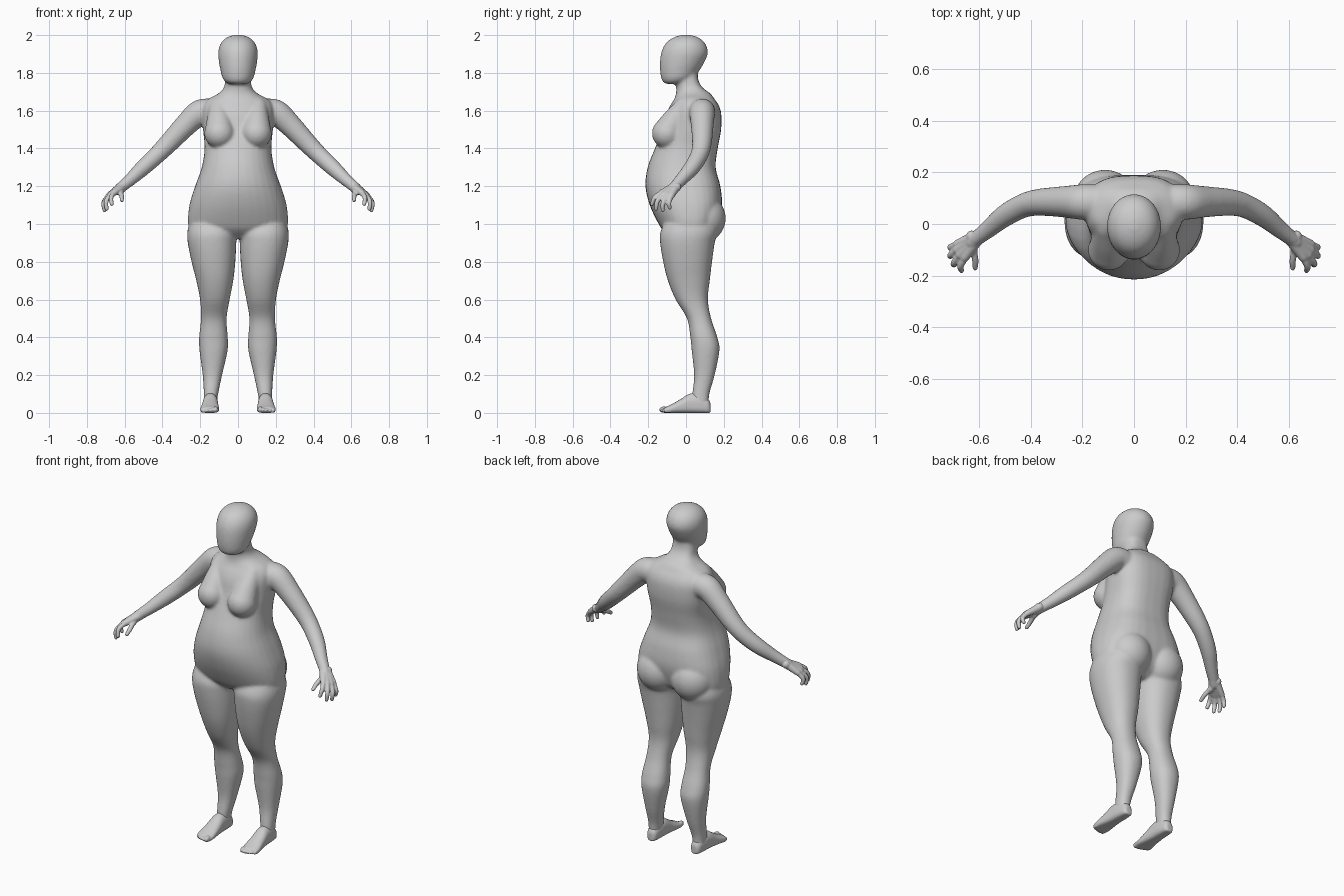
import bpy, bmesh, math
from mathutils import Vector, Matrix

SEG = 32


def catmull(rows, sub=5):
    """Smoothly resample a list of equal-length number tuples."""
    out = []
    for i in range(len(rows) - 1):
        p0, p1 = rows[max(i - 1, 0)], rows[i]
        p2, p3 = rows[i + 1], rows[min(i + 2, len(rows) - 1)]
        for k in range(sub):
            t = k / sub
            out.append([0.5 * (2 * b + (c - a) * t + (2 * a - 5 * b + 4 * c - d) * t * t
                               + (3 * b - a - 3 * c + d) * t ** 3)
                        for a, b, c, d in zip(p0, p1, p2, p3)])
    out.append(list(rows[-1]))
    return out


def spow(v, e):
    return math.copysign(abs(v) ** e, v)


def ring(c, u, v, e_pos=1.0, e_neg=1.0):
    pts = []
    for i in range(SEG):
        a = 2 * math.pi * i / SEG
        e = e_pos if math.sin(a) > 0 else e_neg
        pts.append(c + u * spow(math.cos(a), e) + v * spow(math.sin(a), e))
    return pts


def loft(bm, rings):
    loops = [[bm.verts.new(p) for p in r] for r in rings]
    faces = [bm.faces.new(loops[0][::-1]), bm.faces.new(loops[-1])]
    for a, b in zip(loops, loops[1:]):
        for i in range(SEG):
            j = (i + 1) % SEG
            faces.append(bm.faces.new((a[i], a[j], b[j], b[i])))
    bmesh.ops.recalc_face_normals(bm, faces=faces)


def stack(bm, rows, s=1, e_back=1.0, e_front=1.0):
    """Sections along z: (z, x0, x1, y front, y back)."""
    loft(bm, [ring(Vector((s * (x0 + x1) / 2, (f + b) / 2, z)),
                   Vector(((x1 - x0) / 2, 0, 0)), Vector((0, (b - f) / 2, 0)), e_back, e_front)
              for z, x0, x1, f, b in catmull(rows)])


def ball(bm, c, r, s=1):
    r = (r, r, r) if isinstance(r, float) else r
    m = Matrix.Translation((s * c[0], c[1], c[2])) @ Matrix.Diagonal((*r, 1))
    bmesh.ops.create_icosphere(bm, subdivisions=4, radius=1, matrix=m)


def tube(bm, rows, s=1):
    """Round limb through (x, y, z, radius) points with rounded ends."""
    pts = catmull(rows)
    cs = [Vector((s * p[0], p[1], p[2])) for p in pts]
    rings = []
    for i, p in enumerate(pts):
        t = (cs[min(i + 1, len(cs) - 1)] - cs[max(i - 1, 0)]).normalized()
        u = t.cross(Vector((0.3 * s, 1, 0.2))).normalized()
        rings.append(ring(cs[i], u * p[3], t.cross(u) * p[3]))
    loft(bm, rings)
    for p in (rows[0], rows[-1]):
        ball(bm, p[:3], p[3] * 0.99, s)


def finish(bm, name, voxel, iterations):
    me = bpy.data.meshes.new(name)
    bm.to_mesh(me)
    bm.free()
    ob = bpy.data.objects.new(name, me)
    bpy.context.collection.objects.link(ob)
    rm = ob.modifiers.new("fuse", 'REMESH')
    rm.mode = 'VOXEL'
    rm.voxel_size = voxel
    rm.use_smooth_shade = True
    sm = ob.modifiers.new("soften", 'SMOOTH')
    sm.factor = 0.5
    sm.iterations = iterations


def sym(rows):
    return [(z, -h, h, f, b) for z, h, f, b in rows]


body = bmesh.new()

# torso and neck: z, half width, front, back
stack(body, sym([
    (0.925, 0.15, -0.07, 0.09), (0.96, 0.235, -0.115, 0.14), (1.0, 0.264, -0.145, 0.165),
    (1.1, 0.257, -0.192, 0.19), (1.2, 0.227, -0.215, 0.182), (1.3, 0.192, -0.203, 0.157),
    (1.4, 0.177, -0.165, 0.168), (1.5, 0.185, -0.125, 0.186), (1.58, 0.19, -0.105, 0.187),
    (1.625, 0.185, -0.085, 0.175), (1.66, 0.16, -0.063, 0.152), (1.69, 0.105, -0.053, 0.13),
    (1.72, 0.076, -0.052, 0.09), (1.76, 0.068, -0.055, 0.066), (1.82, 0.06, -0.05, 0.06)]),
    e_back=0.72, e_front=0.95)

# head
stack(body, sym([
    (1.742, 0.045, -0.105, -0.03), (1.752, 0.066, -0.122, 0.01), (1.775, 0.083, -0.132, 0.045),
    (1.81, 0.092, -0.137, 0.07), (1.85, 0.1, -0.138, 0.094), (1.9, 0.105, -0.133, 0.115),
    (1.94, 0.099, -0.118, 0.11), (1.97, 0.081, -0.094, 0.09), (1.99, 0.054, -0.06, 0.06),
    (2.002, 0.016, -0.02, 0.02)]))

for s in (1, -1):
    # breast
    tube(body, [(0.105, -0.01, 1.62, 0.05), (0.1, -0.06, 1.55, 0.066),
                (0.098, -0.1, 1.48, 0.081)], s)
    # buttock
    ball(body, (0.112, 0.095, 1.03), (0.122, 0.115, 0.125), s)
    # leg: z, inner, outer, front, back
    stack(body, [
        (1.03, 0.04, 0.25, -0.1, 0.14), (0.96, 0.008, 0.268, -0.135, 0.165),
        (0.9, 0.009, 0.266, -0.137, 0.152), (0.8, 0.014, 0.246, -0.121, 0.138),
        (0.7, 0.025, 0.221, -0.096, 0.126), (0.6, 0.044, 0.201, -0.055, 0.116),
        (0.5, 0.06, 0.196, 0.005, 0.133), (0.4, 0.054, 0.206, 0.023, 0.166),
        (0.33, 0.055, 0.204, 0.03, 0.177), (0.2, 0.084, 0.187, 0.043, 0.152),
        (0.1, 0.105, 0.181, 0.033, 0.124), (0.03, 0.115, 0.18, 0.03, 0.12)],
        s, 0.9, 0.9)
    # shoulder and arm
    tube(body, [(0.165, 0.085, 1.595, 0.07), (0.21, 0.085, 1.585, 0.068),
                (0.28, 0.086, 1.52, 0.06), (0.37, 0.084, 1.425, 0.052),
                (0.43, 0.07, 1.365, 0.047), (0.5, 0.032, 1.3, 0.043),
                (0.57, -0.025, 1.235, 0.034), (0.618, -0.062, 1.195, 0.029)], s)
finish(body, "body", 0.008, 10)

# digits: knuckle, middle joint, tip
FINGERS = [
    ((0.655, -0.13, 1.165), (0.672, -0.165, 1.14), (0.668, -0.18, 1.105)),
    ((0.675, -0.12, 1.155), (0.698, -0.152, 1.12), (0.695, -0.158, 1.08)),
    ((0.685, -0.1, 1.15), (0.711, -0.122, 1.11), (0.706, -0.123, 1.072)),
    ((0.685, -0.078, 1.148), (0.711, -0.09, 1.115), (0.706, -0.086, 1.086)),
    ((0.622, -0.1, 1.165), (0.615, -0.14, 1.145), (0.615, -0.17, 1.125))]

# foot: y, inner x, outer x, height
FOOT = [(0.13, 0.128, 0.16, 0.05), (0.115, 0.115, 0.174, 0.075), (0.07, 0.108, 0.182, 0.1),
        (0.02, 0.106, 0.186, 0.102), (-0.03, 0.103, 0.192, 0.072),
        (-0.08, 0.099, 0.199, 0.044), (-0.112, 0.102, 0.196, 0.03)]

for s, side in ((1, "left"), (-1, "right")):
    # hand: palm fan from wrist to each knuckle, then fingers
    hand = bmesh.new()
    for i, (k, m, t) in enumerate(FINGERS):
        tube(hand, [(*k, 0.0135), (*m, 0.0125), (*t, 0.0105)], s)
        w = (0.612 + 0.004 * i, -0.068 + 0.005 * i, 1.195)
        tube(hand, [(*w, 0.023), (*k, 0.0165)], s)
    tube(hand, [(0.595, -0.045, 1.213, 0.029), (0.625, -0.07, 1.187, 0.028)], s)
    finish(hand, side + "_hand", 0.0045, 4)

    # foot with toes
    foot = bmesh.new()
    loft(foot, [ring(Vector((s * (a + b) / 2, y, h / 2)), Vector(((b - a) / 2, 0, 0)),
                     Vector((0, 0, h / 2)), 0.95, 0.6) for y, a, b, h in catmull(FOOT)])
    for i in range(5):
        r = 0.0165 - 0.0014 * i if i else 0.019
        ball(foot, (0.118 + 0.0175 * i, -0.117 + 0.0015 * i * i, r * 0.9),
             (r * 0.72, 0.025, r * 0.9), s)
    finish(foot, side + "_foot", 0.0045, 4)
